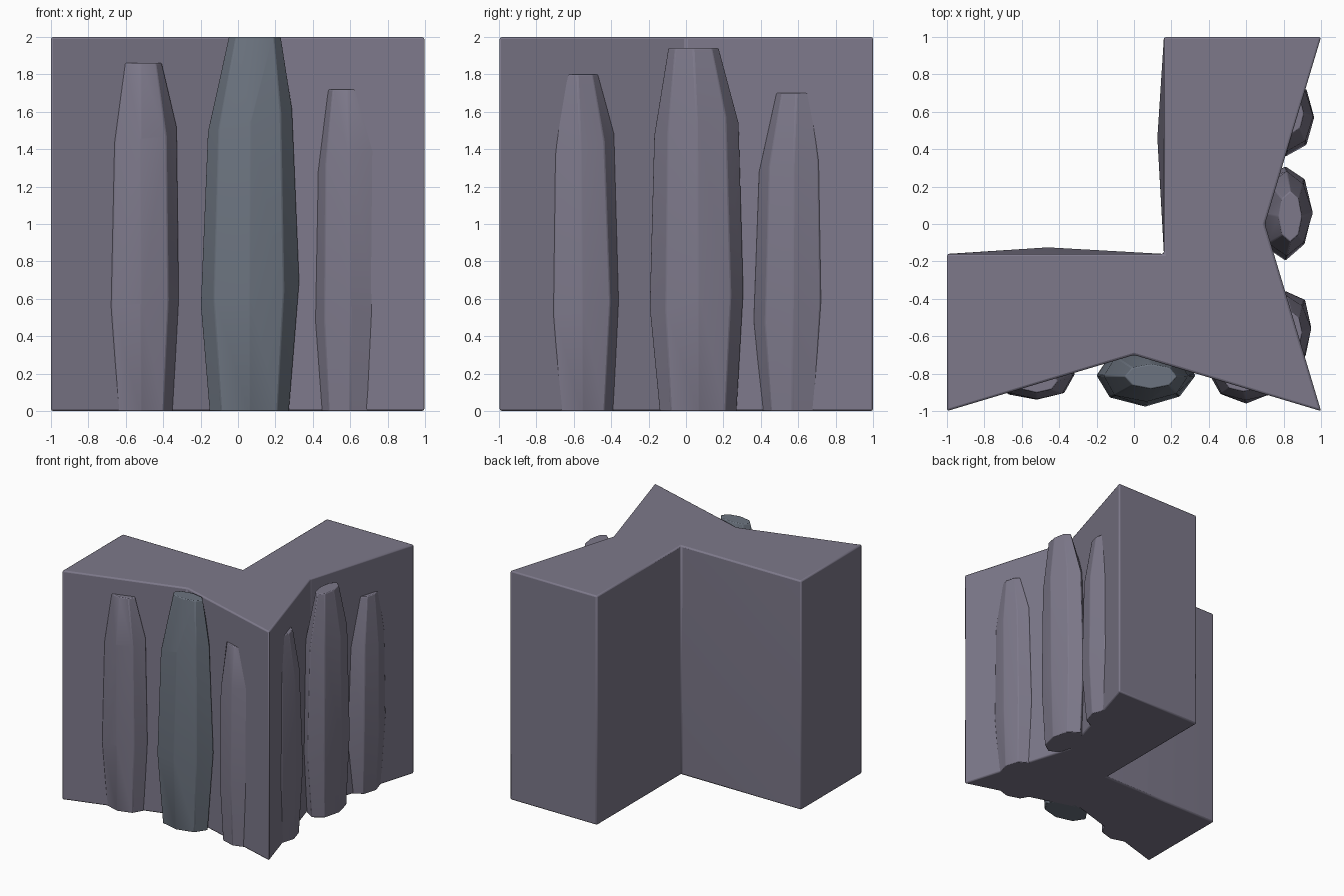
import bpy, bmesh, math, random

if "Cube" in bpy.data.objects:
    bpy.data.objects.remove(bpy.data.objects["Cube"])

random.seed(4)


def material(name, color):
    m = bpy.data.materials.new(name)
    m.diffuse_color = color
    m.use_nodes = True
    m.node_tree.nodes["Principled BSDF"].inputs["Base Color"].default_value = m.diffuse_color
    return m


rock = material("purple_rock", (0.205, 0.19, 0.255, 1))
slate = material("blue_slate", (0.15, 0.175, 0.215, 1))


def finish(bm, name, mat, bevel):
    bmesh.ops.recalc_face_normals(bm, faces=bm.faces)
    mesh = bpy.data.meshes.new(name)
    bm.to_mesh(mesh)
    bm.free()
    ob = bpy.data.objects.new(name, mesh)
    bpy.context.collection.objects.link(ob)
    mesh.materials.append(mat)
    if bevel:
        mod = ob.modifiers.new("soft_edges", "BEVEL")
        mod.width = bevel
        mod.segments = 2
        mod.limit_method = "ANGLE"
        mod.angle_limit = math.radians(25)
    bpy.ops.object.select_all(action="DESELECT")
    ob.select_set(True)
    bpy.context.view_layer.objects.active = ob
    bpy.ops.object.shade_smooth_by_angle(angle=math.radians(30))
    return ob


def loft(rings, name, mat, bevel=0.0):
    bm = bmesh.new()
    vs = [[bm.verts.new(p) for p in ring] for ring in rings]
    n = len(vs[0])
    for a, b in zip(vs, vs[1:]):
        for i in range(n):
            j = (i + 1) % n
            bm.faces.new((a[i], a[j], b[j], b[i]))
    bm.faces.new(vs[0][::-1])
    bm.faces.new(vs[-1])
    return finish(bm, name, mat, bevel)


# Corner wall: L plan with notched outer faces; back faces bulge at mid height
def plan(z, bulge):
    return [(x, y, z) for x, y in (
        (-1, -1), (0, -0.7), (1, -1), (0.7, 0), (1, 1), (0.16, 1),
        (0.16 - bulge, 0.46), (0.16, -0.16), (-0.46, -0.16 + bulge), (-1, -0.16))]


loft([plan(0, 0), plan(1, 0.035), plan(2, 0)], "corner_wall", rock, 0.012)


# Rock columns: eight-sided, widest low down, narrowing to a small flat top
def column(name, side, along, out, width, depth, top_along, top_out, height, mat):
    rings = []
    # height fraction, width scale, depth scale, lean towards the top
    for f, w, d, lean in ((0, 0.82, 0.84, 0), (0.31, 1, 1, 0),
                          (0.78, 0.89, 0.88, 0.25), (1, 0.54, 0.42, 1)):
        ring = []
        for i in range(8):
            a = math.tau * i / 8
            jitter = random.uniform(-0.01, 0.01) if 0 < f < 1 else 0
            u = along + (top_along - along) * lean + (width * w + jitter) * math.cos(a)
            v = out + (top_out - out) * lean + (depth * d + jitter) * math.sin(a)
            z = height * f
            if 0 < f < 1:
                z += 0.05 * math.cos(a) + random.uniform(-0.03, 0.03)
            ring.append((u, -v, z) if side == "front" else (v, u, z))
        rings.append(ring)
    loft(rings, name, mat, 0.006)


column("front_column_left", "front", -0.52, 0.80, 0.21, 0.148, -0.52, 0.84, 1.86, rock)
column("front_column_middle", "front", 0.06, 0.81, 0.26, 0.158, 0.09, 0.815, 2.0, slate)
column("front_column_right", "front", 0.60, 0.81, 0.20, 0.145, 0.585, 0.835, 1.72, rock)
column("side_column_near", "side", -0.555, 0.81, 0.205, 0.142, -0.58, 0.84, 1.80, rock)
column("side_column_middle", "side", 0.065, 0.81, 0.252, 0.15, 0.04, 0.835, 1.94, rock)
column("side_column_far", "side", 0.57, 0.81, 0.20, 0.15, 0.59, 0.845, 1.70, rock)
